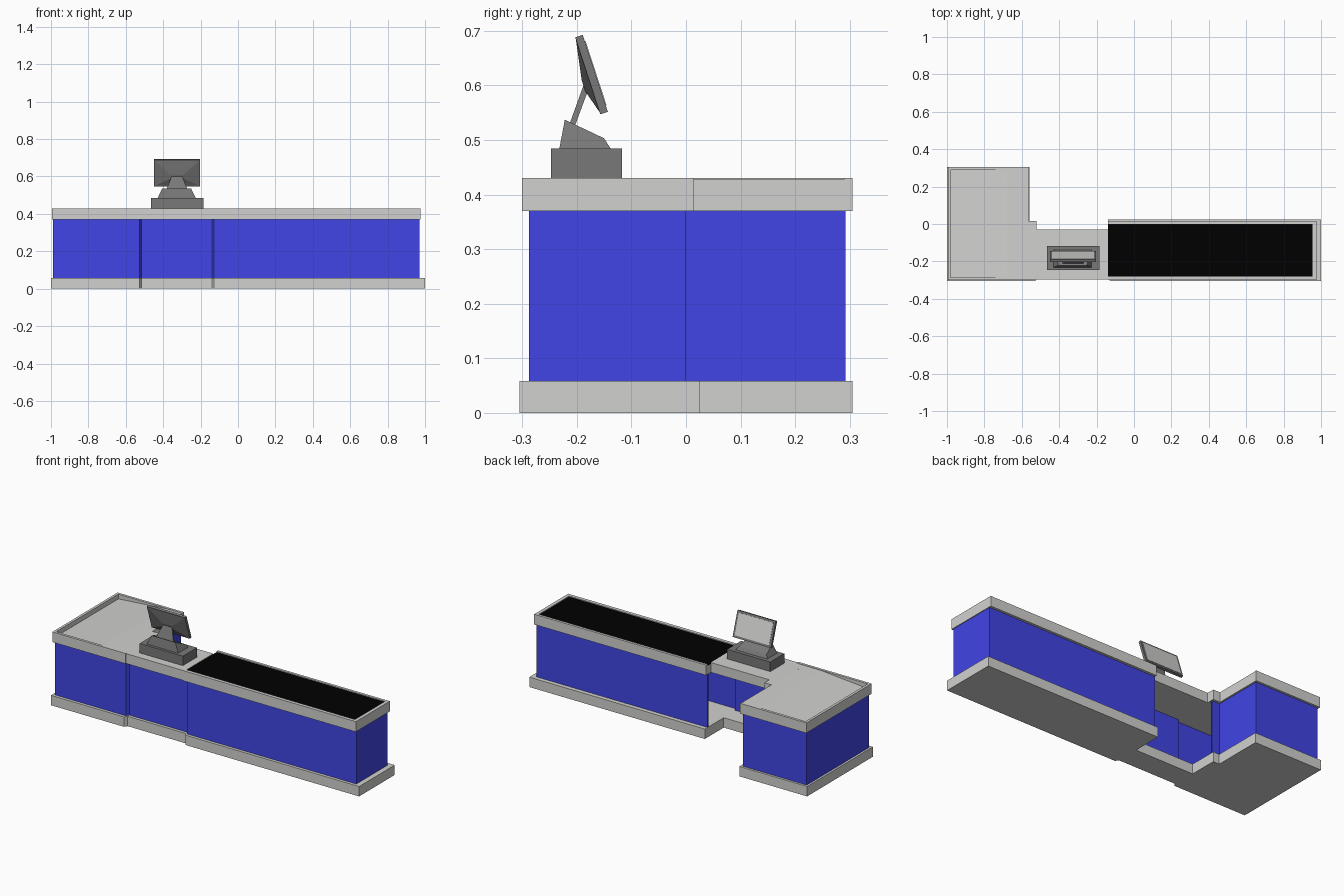
import bpy
import bmesh
from mathutils import Vector

cube = bpy.data.objects.get("Cube")
if cube:
    bpy.data.objects.remove(cube, do_unlink=True)


def material(name, color):
    m = bpy.data.materials.new(name)
    m.use_nodes = True
    m.diffuse_color = (*color, 1)
    m.node_tree.nodes["Principled BSDF"].inputs["Base Color"].default_value = (*color, 1)
    return m


GREY = material("counter grey", (0.64, 0.64, 0.63))
BLUE = material("panel blue", (0.052, 0.06, 0.78))
BLACK = material("belt black", (0, 0, 0))
DARK = material("register grey", (0.19, 0.19, 0.19))


def finish(name, bm, mat, fix=True):
    if fix:
        bmesh.ops.recalc_face_normals(bm, faces=bm.faces[:])
    mesh = bpy.data.meshes.new(name)
    bm.to_mesh(mesh)
    bm.free()
    mesh.materials.append(mat)
    obj = bpy.data.objects.new(name, mesh)
    bpy.context.scene.collection.objects.link(obj)
    return obj


def loft(name, lower, upper, mat):
    """Solid between two matching loops of points."""
    bm = bmesh.new()
    a = [bm.verts.new(p) for p in lower]
    b = [bm.verts.new(p) for p in upper]
    bm.faces.new(a)
    bm.faces.new(b)
    for i in range(len(a)):
        j = (i + 1) % len(a)
        bm.faces.new((a[i], a[j], b[j], b[i]))
    return finish(name, bm, mat)


def slab(name, outline, z0, z1, mat):
    return loft(name, [(x, y, z0) for x, y in outline], [(x, y, z1) for x, y in outline], mat)


def box(name, x0, x1, y0, y1, z0, z1, mat):
    return slab(name, [(x0, y0), (x1, y0), (x1, y1), (x0, y1)], z0, z1, mat)


def side_prism(name, x0, x1, profile, mat, inset):
    """Profile in y, z stretched along x; inset narrows each point."""
    return loft(name, [(x0 + d, y, z) for (y, z), d in zip(profile, inset)],
                [(x1 - d, y, z) for (y, z), d in zip(profile, inset)], mat)


def front_recess(y):
    """Slightly set back middle stretch of the front, with slanted ends."""
    return [(-0.527, y), (-0.515, y + 0.018), (-0.14, y + 0.018), (-0.128, y)]


BASE_TOP, BODY_TOP, TOP = 0.058, 0.37, 0.43

# Plinth with the cashier's notch at the back
slab("plinth", [(-1, -0.305), *front_recess(-0.305), (1, -0.305), (1, 0.025), (-0.14, 0.025),
                (-0.14, -0.15), (-0.52, -0.15), (-0.52, 0.015), (-0.56, 0.015),
                (-0.56, 0.305), (-1, 0.305)], 0, BASE_TOP, GREY)

# Thin blue panels, open toward the cashier's space
path = [(-0.525, 0), (-0.575, 0), (-0.575, 0.292), (-0.988, 0.292), (-0.988, -0.288),
        *front_recess(-0.288), (0.97, -0.288), (0.97, 0), (-0.14, 0)]
bm = bmesh.new()
low = [bm.verts.new((x, y, BASE_TOP)) for x, y in path]
high = [bm.verts.new((x, y, BODY_TOP)) for x, y in path]
for i in range(len(path) - 1):
    bm.faces.new((low[i], low[i + 1], high[i + 1], high[i]))
panels = finish("body_panels", bm, BLUE, fix=False)
solid = panels.modifiers.new("thickness", "SOLIDIFY")
solid.thickness = 0.01
solid.offset = -1

# Belt counter with rims on three sides
box("belt_bed", -0.14, 0.975, -0.3, 0.015, BODY_TOP, 0.42, GREY)
box("belt", -0.14, 0.955, -0.28, 0, 0.42, 0.425, BLACK)
box("belt_front_rim", -0.14, 0.975, -0.3, -0.28, 0.42, TOP, GREY)
box("belt_back_rim", -0.14, 0.975, 0, 0.015, 0.42, TOP, GREY)
box("belt_end_rim", 0.955, 0.975, -0.28, 0, 0.42, TOP, GREY)

# Middle counter
slab("middle_counter", [(-0.57, -0.296), (-0.14, -0.296), (-0.14, -0.03), (-0.52, -0.03),
                        (-0.52, 0.015), (-0.57, 0.015)], BODY_TOP, 0.428, GREY)

# Bagging tray sloping down to its outer end, with rims
side = [(-0.98, BODY_TOP), (-0.565, BODY_TOP), (-0.565, 0.428), (-0.68, 0.427), (-0.98, 0.402)]
loft("bagging_tray", [(x, -0.285, z) for x, z in side], [(x, 0.29, z) for x, z in side], GREY)
box("tray_front_rim", -0.995, -0.52, -0.3, -0.285, BODY_TOP, TOP, GREY)
box("tray_back_rim", -0.995, -0.565, 0.29, 0.305, BODY_TOP, TOP, GREY)
box("tray_end_rim", -0.995, -0.98, -0.285, 0.29, BODY_TOP, TOP, GREY)

# Register: drawer, sloped housing, neck
box("register_drawer", -0.465, -0.185, -0.247, -0.117, 0.428, 0.484, DARK)
side_prism("register_housing", -0.43, -0.226,
           [(-0.232, 0.484), (-0.222, 0.537), (-0.15, 0.503), (-0.138, 0.484)],
           DARK, [0, 0.025, 0.012, 0])
side_prism("monitor_neck", -0.383, -0.27,
           [(-0.213, 0.53), (-0.186, 0.605), (-0.176, 0.6), (-0.203, 0.527)],
           DARK, [0, 0.03, 0.03, 0])

# Tilted monitor, with a tapered back and a light screen plate
X0, X1 = -0.45, -0.202
bottom, top = Vector((0, -0.157, 0.547)), Vector((0, -0.203, 0.688))
up = (top - bottom).normalized()
out = Vector((0, up.z, -up.y))
height = (top - bottom).length


def tilted(x_margin, u0, u1, depth):
    """Rectangle parallel to the monitor at a given depth."""
    pts = []
    for x, u in ((X0 + x_margin, u0), (X1 - x_margin, u0), (X1 - x_margin, u1), (X0 + x_margin, u1)):
        pts.append(Vector((x, 0, 0)) + bottom + up * u + out * depth)
    return pts


loft("monitor", tilted(0, 0, height, 0), tilted(0, 0, height, 0.0145), DARK)
loft("monitor_back", tilted(0.09, 0.048, 0.07, -0.013), tilted(0.005, 0.004, height - 0.004, 0), DARK)
loft("screen", tilted(0.012, 0.012, height - 0.012, 0.0145),
     tilted(0.012, 0.012, height - 0.012, 0.016), GREY)
